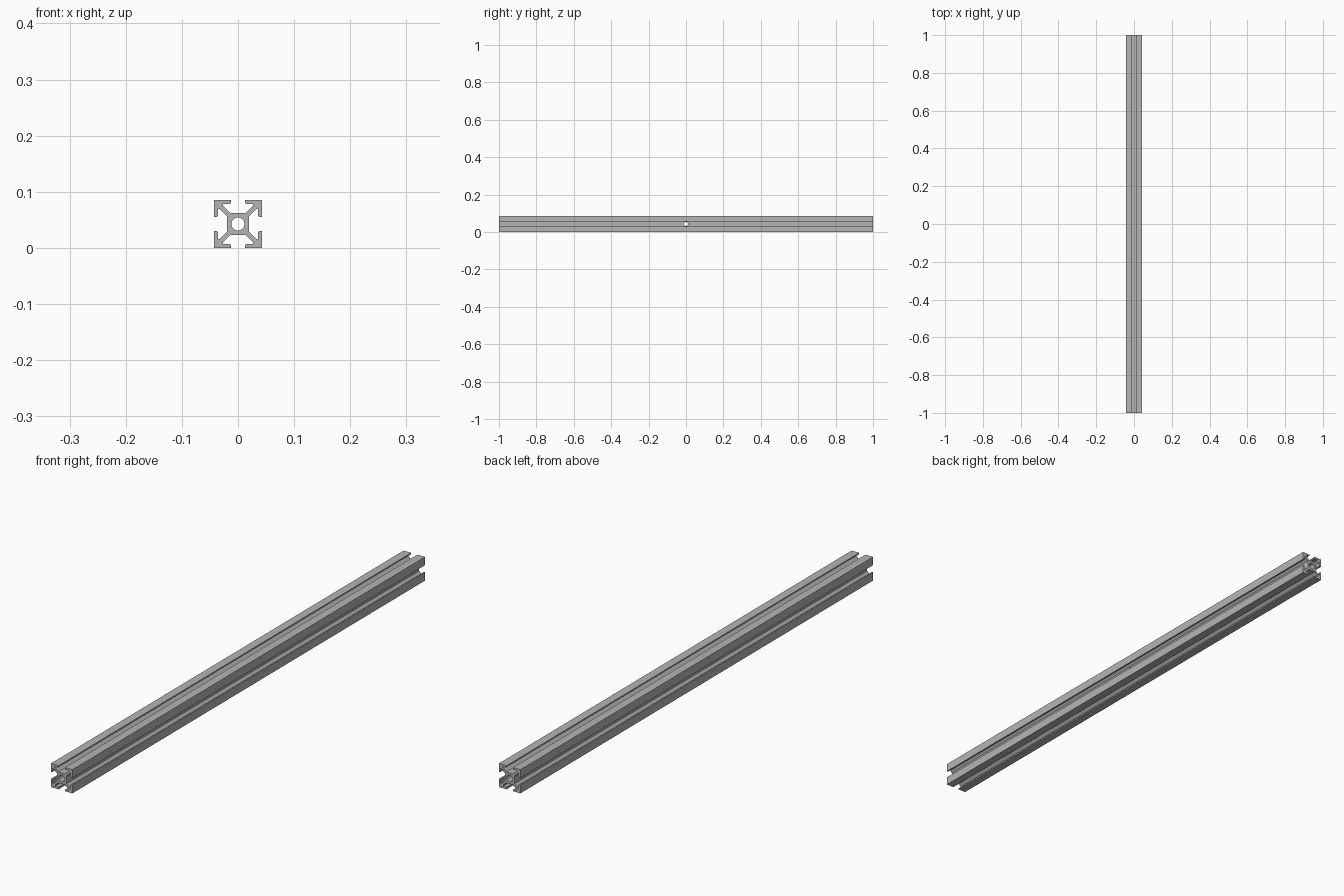
import bpy, bmesh, math
from mathutils import Matrix, Vector

cube = bpy.data.objects.get("Cube")
if cube:
    bpy.data.objects.remove(cube, do_unlink=True)

HALF = 0.0425      # half width of the square section
LENGTH = 2.0

aluminium = bpy.data.materials.new("grey aluminium")
aluminium.use_nodes = True
colour = (0.46, 0.46, 0.46, 1)
aluminium.diffuse_color = colour
aluminium.node_tree.nodes["Principled BSDF"].inputs["Base Color"].default_value = colour


def add_object(name, bm):
    bmesh.ops.recalc_face_normals(bm, faces=bm.faces)
    mesh = bpy.data.meshes.new(name)
    bm.to_mesh(mesh)
    bm.free()
    mesh.materials.append(aluminium)
    obj = bpy.data.objects.new(name, mesh)
    bpy.context.collection.objects.link(obj)
    return obj


def add_cutter(name, radius, depth, axis):
    bm = bmesh.new()
    turn = Matrix.Rotation(math.pi / 2, 4, axis)
    bmesh.ops.create_cone(bm, cap_ends=True, segments=32, radius1=radius,
                          radius2=radius, depth=depth,
                          matrix=Matrix.Translation((0, 0, HALF)) @ turn)
    obj = add_object(name, bm)
    obj.hide_render = True
    return obj


# One eighth of the section: slot floor, arm, hooked lip, outer face
eighth = [(0.0134, 0.0194), (0.0268, 0.0328), (0.0268, 0.0355),
          (0.0150, 0.0355), (0.0125, 0.0375), (0.0125, HALF)]
quarter = eighth + [(HALF, HALF)] + [(z, x) for x, z in reversed(eighth)]

# Four quarter turns close the section
section = []
for turn in range(4):
    section += quarter
    quarter = [(z, -x) for x, z in quarter]

# Extruded rail
bm = bmesh.new()
cap = bm.faces.new([bm.verts.new((x, -LENGTH / 2, z + HALF)) for x, z in section])
end = bmesh.ops.extrude_face_region(bm, geom=[cap], use_keep_orig=True)
moved = [v for v in end["geom"] if isinstance(v, bmesh.types.BMVert)]
bmesh.ops.translate(bm, verts=moved, vec=Vector((0, LENGTH, 0)))
rail = add_object("slotted_rail", bm)

# Lengthwise bore and the small cross hole at mid length
cutters = [add_cutter("bore_cutter", 0.0116, LENGTH * 1.1, "X"),
           add_cutter("cross_hole_cutter", 0.0105, HALF * 3, "Y")]

bpy.ops.object.select_all(action="DESELECT")
bpy.context.view_layer.objects.active = rail
rail.select_set(True)
for cutter in cutters:
    mod = rail.modifiers.new(cutter.name, "BOOLEAN")
    mod.operation = "DIFFERENCE"
    mod.solver = "EXACT"
    mod.object = cutter
    bpy.ops.object.modifier_apply(modifier=mod.name)
    bpy.data.objects.remove(cutter, do_unlink=True)

bpy.ops.object.shade_smooth_by_angle(angle=math.radians(30))
